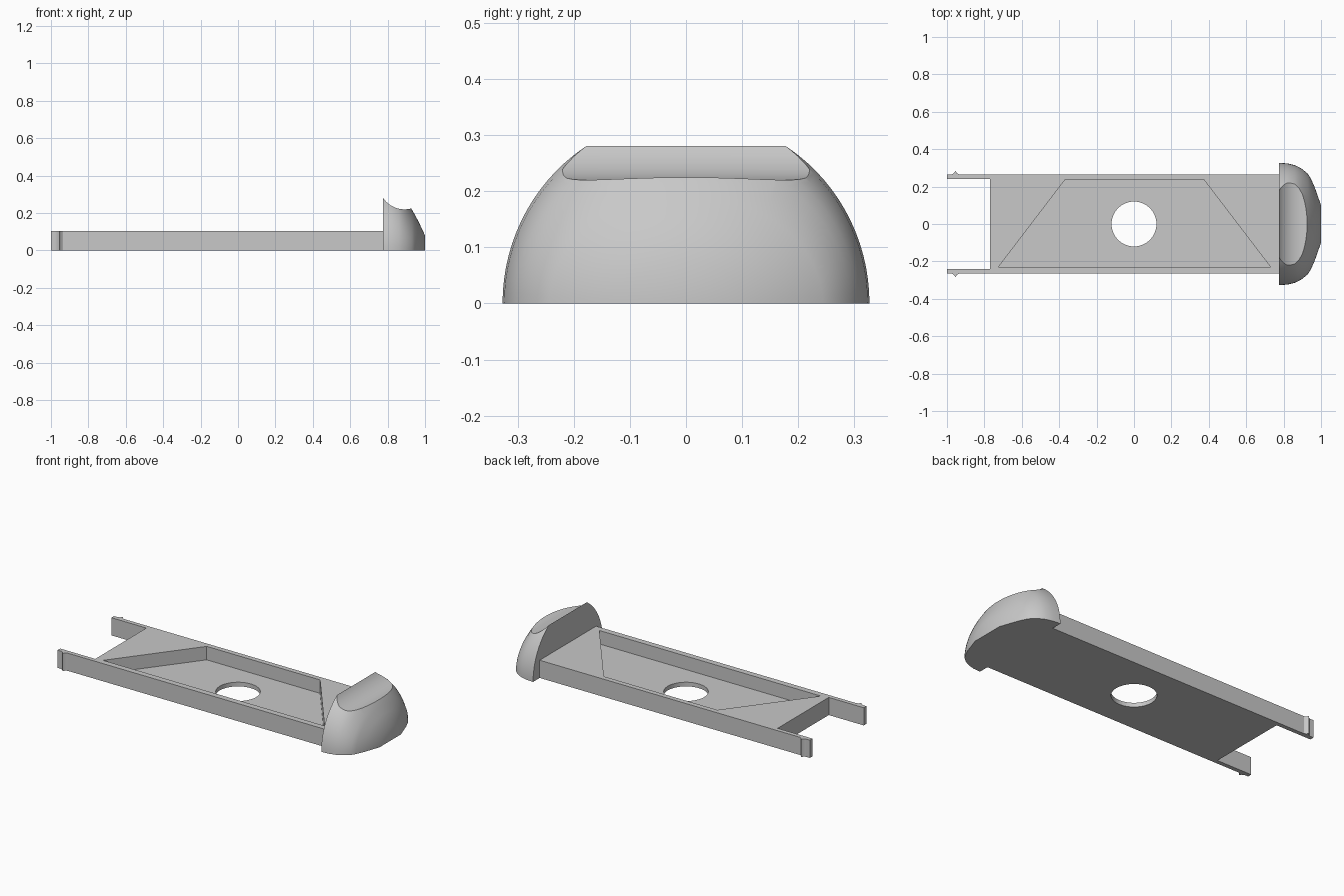
import bpy
import bmesh
from math import sin, cos, pi, radians

if "Cube" in bpy.data.objects:
    bpy.data.objects.remove(bpy.data.objects["Cube"], do_unlink=True)

grey = bpy.data.materials.new("plain grey")
grey.use_nodes = True
grey.diffuse_color = (0.58, 0.58, 0.58, 1)
grey.node_tree.nodes["Principled BSDF"].inputs["Base Color"].default_value = grey.diffuse_color


def finish(name, bm):
    """Turn a bmesh into a grey object."""
    bmesh.ops.recalc_face_normals(bm, faces=bm.faces[:])
    mesh = bpy.data.meshes.new(name)
    bm.to_mesh(mesh)
    bm.free()
    mesh.materials.append(grey)
    obj = bpy.data.objects.new(name, mesh)
    bpy.context.collection.objects.link(obj)
    return obj


def loft(name, rings):
    """Skin a row of matching closed rings and cap both ends."""
    bm = bmesh.new()
    loops = [[bm.verts.new(p) for p in ring] for ring in rings]
    n = len(loops[0])
    for a, b in zip(loops, loops[1:]):
        for i in range(n):
            j = (i + 1) % n
            bm.faces.new((a[i], a[j], b[j], b[i]))
    bm.faces.new(loops[0])
    bm.faces.new(loops[-1])
    return finish(name, bm)


def prism(name, outline, low, high):
    return loft(name, [[(x, y, z) for x, y in outline] for z in (low, high)])


def circle(cx, cy, r, n):
    return [(cx + r * cos(2 * pi * i / n), cy + r * sin(2 * pi * i / n)) for i in range(n)]


def cut(obj, cutter):
    """Subtract the cutter, then discard it."""
    cutter.hide_render = True
    mod = obj.modifiers.new("cut", "BOOLEAN")
    mod.operation = "DIFFERENCE"
    mod.solver = "EXACT"
    mod.object = cutter
    select(obj)
    bpy.ops.object.modifier_apply(modifier=mod.name)
    bpy.data.objects.remove(cutter, do_unlink=True)


def select(obj):
    bpy.ops.object.select_all(action="DESELECT")
    obj.select_set(True)
    bpy.context.view_layer.objects.active = obj


def smooth(obj):
    select(obj)
    bpy.ops.object.shade_smooth_by_angle(angle=radians(30))


# Tray with two side arms, each ending in a small outward catch
half = [(0.78, 0.265), (-0.935, 0.265), (-0.947, 0.272), (-0.955, 0.284),
        (-0.963, 0.272), (-0.975, 0.265), (-1.0, 0.265), (-1.0, 0.24), (-0.77, 0.24)]
outline = half + [(x, -y) for x, y in reversed(half)]
tray = prism("tray", outline, 0, 0.105)

# Trapezoid pocket and round through hole
pocket = [(-0.725, -0.23), (0.73, -0.23), (0.375, 0.235), (-0.37, 0.235)]
cut(tray, prism("pocket_cutter", pocket, 0.025, 0.2))
cut(tray, prism("hole_cutter", circle(0, 0, 0.12, 64), -0.1, 0.2))
smooth(tray)

# Domed end: half-ellipse sections given as x, half width, height
sections = [(0.776, 0.327, 0.334), (0.82, 0.324, 0.326), (0.86, 0.314, 0.304),
            (0.88, 0.305, 0.286), (0.9, 0.293, 0.262), (0.93, 0.268, 0.218),
            (0.945, 0.244, 0.192), (0.965, 0.2, 0.155), (1.0, 0.1, 0.08)]
steps = 48
rings = [[(x, w * cos(pi * i / steps), h * sin(pi * i / steps)) for i in range(steps + 1)]
         for x, w, h in sections]
end_cap = loft("domed_end", rings)

# Finger scoop across the top of the domed end
scoop = [[(x, y, z) for x, z in circle(0.89, 0.358, 0.138, 96)] for y in (-0.5, 0.5)]
cut(end_cap, loft("scoop_cutter", scoop))
smooth(end_cap)
